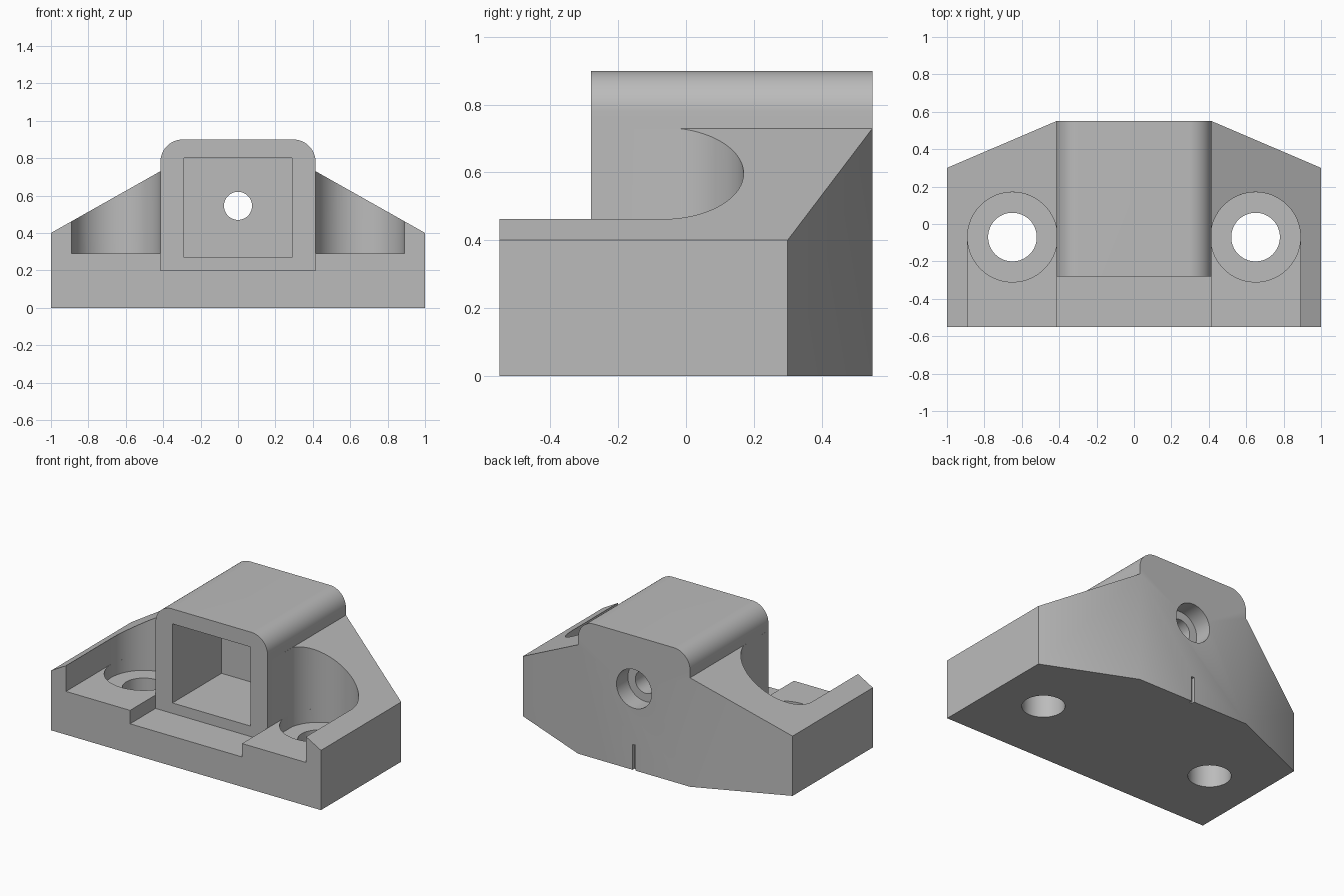
import bpy, bmesh
from math import cos, sin, pi, radians

cube = bpy.data.objects.get("Cube")
if cube:
    bpy.data.objects.remove(cube, do_unlink=True)

grey = bpy.data.materials.new("plain grey")
grey.use_nodes = True
grey.diffuse_color = (0.5, 0.5, 0.5, 1)
grey.node_tree.nodes["Principled BSDF"].inputs["Base Color"].default_value = (0.5, 0.5, 0.5, 1)


def arc(cx, cy, r, start, end, steps):
    """Points along an arc, angles in degrees."""
    return [(cx + r * cos(radians(start + (end - start) * i / steps)),
             cy + r * sin(radians(start + (end - start) * i / steps)))
            for i in range(steps + 1)]


def circle(cx, cy, r):
    return arc(cx, cy, r, 0, 360, 64)[:-1]


def rect(x0, x1, y0, y1):
    return [(x0, y0), (x1, y0), (x1, y1), (x0, y1)]


def prism(name, outline, lo, hi, axis="z"):
    """Extrude a plan outline along z, or a front outline along y."""
    bm = bmesh.new()
    place = (lambda a, b: (a, b, lo)) if axis == "z" else (lambda a, b: (a, lo, b))
    face = bm.faces.new([bm.verts.new(place(a, b)) for a, b in outline])
    moved = bmesh.ops.extrude_face_region(bm, geom=[face])["geom"]
    step = (0, 0, hi - lo) if axis == "z" else (0, hi - lo, 0)
    bmesh.ops.translate(bm, vec=step, verts=[v for v in moved if isinstance(v, bmesh.types.BMVert)])
    bmesh.ops.recalc_face_normals(bm, faces=bm.faces)
    mesh = bpy.data.meshes.new(name)
    bm.to_mesh(mesh)
    bm.free()
    mesh.materials.append(grey)
    obj = bpy.data.objects.new(name, mesh)
    bpy.context.collection.objects.link(obj)
    return obj


def combine(target, tool, operation="DIFFERENCE"):
    """Apply a boolean and discard the tool."""
    mod = target.modifiers.new("cut", "BOOLEAN")
    mod.operation = operation
    mod.solver = "EXACT"
    mod.object = tool
    graph = bpy.context.evaluated_depsgraph_get()
    mesh = bpy.data.meshes.new_from_object(target.evaluated_get(graph))
    target.modifiers.clear()
    target.data = mesh
    bpy.data.objects.remove(tool, do_unlink=True)


SIDE, TOP = 0.415, 0.9      # socket half width and height
HX, HY = 0.65, -0.07        # screw hole centre
BORE, HOLE = 0.24, 0.13     # counterbore and screw hole radii

# Sloped wings and round-shouldered socket as one front profile
half = [(1.1, 0), (1.1, 0.344), (SIDE, 0.73)] + arc(SIDE - 0.12, TOP - 0.12, 0.12, 0, 90, 16)
profile = half + [(-x, z) for x, z in reversed(half)]
bracket = prism("mounting_bracket", profile, -0.7, 0.7, "y")

# Trim to the tapered plan
plan = [(-1, -0.55), (1, -0.55), (1, 0.3), (SIDE, 0.55), (-SIDE, 0.55), (-1, 0.3)]
combine(bracket, prism("plan", plan, -0.2, 1.2), "INTERSECT")

# Front shelf and the lower step before the socket
combine(bracket, prism("shelf", rect(-0.89, 0.89, -0.8, -0.28), 0.29, 1.2))
combine(bracket, prism("step", rect(-SIDE, SIDE, -0.8, -0.28), 0.2, 1.2))

# Screw pockets, counterbores and through holes on both wings
for s in (1, -1):
    def wing(points):
        return [(s * max(x, SIDE), y) for x, y in points]
    pocket = arc(HX, HY, BORE, 0, 168, 40) + [(SIDE, -0.4), (HX + BORE, -0.4)]
    combine(bracket, prism("pocket", wing(pocket), 0.29, 1.2))
    bore = arc(HX, HY, BORE, -168, 168, 72)
    combine(bracket, prism("bore", wing(bore), 0.2, 1.2))
    combine(bracket, prism("hole", circle(s * HX, HY, HOLE), -0.2, 0.6))

# Square socket, stepped rear bolt hole and small rear slot
combine(bracket, prism("socket", rect(-0.29, 0.29, 0.27, 0.8), -0.5, 0.24, "y"))
combine(bracket, prism("bolt_hole", circle(0, 0.545, 0.075), 0.1, 0.7, "y"))
combine(bracket, prism("bolt_recess", circle(0, 0.545, 0.13), 0.43, 0.7, "y"))
combine(bracket, prism("slot", rect(-0.01, 0.01, -0.1, 0.17), 0.53, 0.7, "y"))

bpy.ops.object.select_all(action="DESELECT")
bracket.select_set(True)
bpy.context.view_layer.objects.active = bracket
bpy.ops.object.shade_smooth_by_angle(angle=radians(25))
